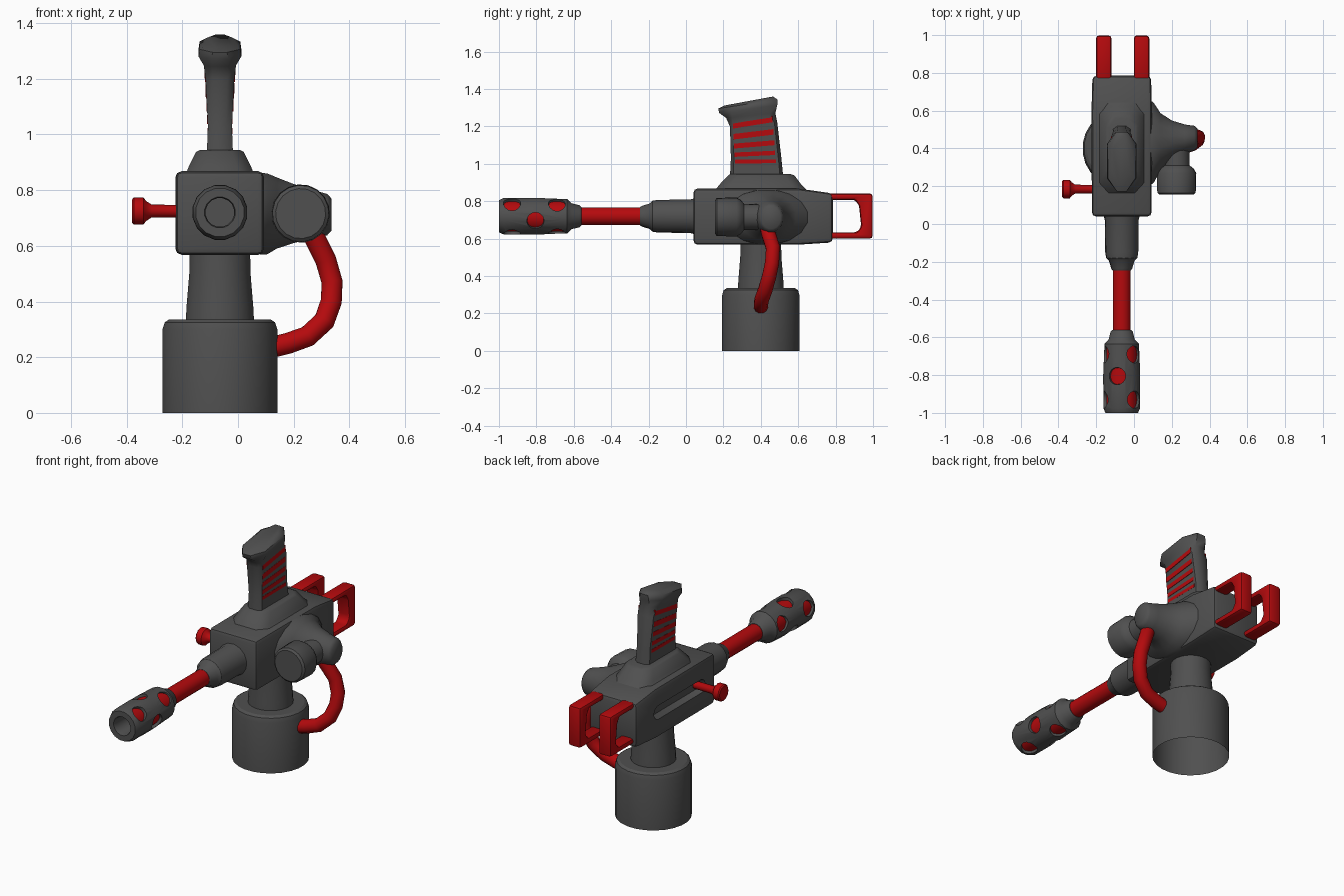
import bpy, bmesh
from math import sin, cos, pi, radians
from mathutils import Vector

if "Cube" in bpy.data.objects:
    bpy.data.objects.remove(bpy.data.objects["Cube"])

CX, BZ = -0.065, 0.72          # shared centre line and barrel height


def material(name, colour):
    m = bpy.data.materials.new(name)
    m.diffuse_color = colour
    m.use_nodes = True
    m.node_tree.nodes["Principled BSDF"].inputs["Base Color"].default_value = m.diffuse_color
    return m


red = material("red", (0.46, 0.003, 0.004, 1))
dark = material("dark_grey", (0.08, 0.08, 0.08, 1))


def smooth(ob, angle):
    bpy.ops.object.select_all(action='DESELECT')
    ob.select_set(True)
    bpy.context.view_layer.objects.active = ob
    bpy.ops.object.shade_smooth_by_angle(angle=radians(angle))


def make(name, bm, mat=dark, angle=32, bevel=0, segments=2):
    bmesh.ops.recalc_face_normals(bm, faces=bm.faces)
    me = bpy.data.meshes.new(name)
    bm.to_mesh(me)
    bm.free()
    ob = bpy.data.objects.new(name, me)
    bpy.context.collection.objects.link(ob)
    me.materials.append(mat)
    bpy.context.view_layer.objects.active = ob
    if bevel:
        m = ob.modifiers.new("bevel", 'BEVEL')
        m.width, m.segments, m.limit_method = bevel, segments, 'ANGLE'
        bpy.ops.object.modifier_apply(modifier="bevel")
    smooth(ob, angle)
    return ob


def loft(rings, bm=None, caps=True):
    bm = bm or bmesh.new()
    vs = [[bm.verts.new(p) for p in r] for r in rings]
    n = len(vs[0])
    for a, b in zip(vs, vs[1:]):
        for i in range(n):
            j = (i + 1) % n
            bm.faces.new((a[i], a[j], b[j], b[i]))
    if caps:
        bm.faces.new(vs[0])
        bm.faces.new(vs[-1])
    return bm


def circle(c, u, v, ru, rv, n):
    return [Vector(c) + Vector(u) * ru * cos(2 * pi * (i + .5) / n)
            + Vector(v) * rv * sin(2 * pi * (i + .5) / n) for i in range(n)]


def lathe(origin, axis, profile, n=16, caps=True, bm=None):
    """Revolve (distance, radius) pairs about an axis through origin."""
    a = Vector(axis).normalized()
    u = a.orthogonal().normalized()
    v = a.cross(u)
    return loft([circle(Vector(origin) + a * t, u, v, r, r, n) for t, r in profile], bm, caps)


def cut(ob, cutter, angle=32):
    m = ob.modifiers.new("cut", 'BOOLEAN')
    m.object, m.operation, m.solver = cutter, 'DIFFERENCE', 'EXACT'
    bpy.context.view_layer.objects.active = ob
    bpy.ops.object.modifier_apply(modifier="cut")
    bpy.data.objects.remove(cutter)
    smooth(ob, angle)


def octagon(yf, zf, yb, zb, w, side=.88, nose=.5):
    """Long octagon with flat sides, tilted from its front to its back."""
    out = []
    for sx, t in ((nose, -1), (1, -side), (1, side), (nose, 1),
                  (-nose, 1), (-1, side), (-1, -side), (-nose, -1)):
        k = (t + 1) / 2
        out.append((CX + sx * w, yf + (yb - yf) * k, zf + (zb - zf) * k))
    return out


# hollow pedestal and neck
make("base", lathe((CX, 0.4, 0), (0, 0, 1),
                   [(0, .208), (.30, .208), (.325, .2), (.335, .185), (.335, .11)], 24, caps=False))
make("neck", lathe((CX, 0.4, 0), (0, 0, 1), [(.32, .124), (.38, .121), (.5, .111), (.6, .109)], 24))

# main body, slightly lower at the back, with a slot in its left side
rings = []
for y, z0, z1, h in ((.04, .568, .868, .158), (.6, .568, .868, .16), (.785, .58, .842, .155)):
    rings.append([(CX - h, y, z0), (CX + h, y, z0), (CX + h, y, z1), (CX - h, y, z1)])
body = make("body", loft(rings), bevel=.022)
slot = []
for x, r in ((-.235, .046), (-.19, .026)):
    slot.append([(x, .38 + (.2 if cos(a) > 0 else -.2) + r * cos(a), BZ + r * sin(a))
                 for a in [2 * pi * (i + .5) / 16 for i in range(16)]])
cut(body, make("slot_cutter", loft(slot)))

# raised mount under the grip
make("grip_mount", loft([octagon(.15, .85, .655, .85, .125, .78, .6),
                         octagon(.175, .885, .62, .885, .112, .75, .55),
                         octagon(.225, .938, .58, .938, .085, .7, .5),
                         octagon(.235, .945, .56, .945, .07, .7, .5)]), angle=45)

# upright grip with flared cap
make("grip", loft([octagon(*r) for r in (
    (.235, .93, .52, .93, .047), (.24, 1.03, .51, 1.03, .043),
    (.235, 1.20, .488, 1.22, .052), (.215, 1.245, .478, 1.272, .058, .75),
    (.178, 1.272, .488, 1.315, .077, .6, .4), (.172, 1.295, .488, 1.345, .073, .55, .35),
    (.205, 1.312, .465, 1.36, .045, .5, .3))]), angle=50)

# red stripes on both sides of the grip
bm = bmesh.new()
for i, z in enumerate((1.013, 1.054, 1.104, 1.158, 1.222)):
    th, tilt = .01 + .0016 * i, .001 + .004 * i
    y0, y1 = .262 - .003 * i, .482 - .005 * i
    for s in (1, -1):
        ends = []
        for y, t in ((y0, -tilt), (y1, tilt)):
            w = .0445 + max(0, z + t - 1.03) * .053
            ends.append([(CX + s * w * a, y, z + t + b * th)
                         for a, b in ((1, -1), (1, 1), (.85, 1), (.85, -1))])
        loft(ends, bm)
make("grip_stripes", bm, red)

# barrel: collar, red rod, vented muzzle
make("barrel_collar", lathe((CX, 0, BZ), (0, 1, 0), [
    (-.245, .05), (-.235, .056), (-.195, .068), (-.18, .083), (-.15, .088), (.02, .09), (.06, .1)], 14))
make("barrel_rod", lathe((CX, 0, BZ), (0, 1, 0), [(-.6, .048), (-.23, .048)]), red)
muzzle = make("muzzle", lathe((CX, 0, BZ), (0, 1, 0), [
    (-.56, .05), (-.57, .06), (-.61, .07), (-.635, .093), (-.8, .1), (-.975, .099),
    (-1, .088), (-1, .056), (-.985, .052), (-.7, .052)], 16))
holes = bmesh.new()
for y, a0 in ((-.93, 45), (-.805, -15), (-.69, 45)):
    for k in range(3):
        a = radians(a0 + 120 * k)
        lathe((CX, y, BZ), (cos(a), 0, sin(a)), [(.06, .042), (.13, .05)], 14, bm=holes)
cut(muzzle, make("vent_cutter", holes))
make("muzzle_liner", lathe((CX, 0, BZ), (0, 1, 0), [(-.98, .083), (-.64, .083)], 16, caps=False), red)

# red pull knob on the left
make("pull_knob", lathe((0, .185, .725), (1, 0, 0), [
    (-.38, .042), (-.374, .049), (-.34, .049), (-.33, .036), (-.31, .023), (-.18, .022)], 12), red)

# tapering side housing and its forward-facing drum
sections = [(.08, .43, .235, .715, .15), (.105, .43, .215, .715, .148), (.14, .435, .155, .718, .13),
            (.2, .445, .105, .716, .108), (.27, .45, .078, .714, .088), (.32, .455, .066, .712, .076),
            (.335, .455, .052, .712, .06)]
make("side_housing", loft([circle((x, y, z), (0, 1, 0), (0, 0, 1), ry, rz, 16)
                           for x, y, ry, z, rz in sections]), angle=50)
make("side_drum", lathe((.225, 0, .716), (0, 1, 0), [
    (.155, .09), (.165, .102), (.27, .105), (.295, .09), (.31, .07), (.45, .068)], 18), angle=40)

# red hose from the housing down to the base
path = [Vector(p) for p in ((.235, .425, .70), (.275, .44, .63), (.315, .465, .55), (.338, .46, .47),
                            (.335, .445, .40), (.31, .425, .33), (.25, .405, .275), (.18, .40, .25),
                            (.10, .40, .23))]
hose = []
for i, p in enumerate(path):
    d = (path[min(i + 1, len(path) - 1)] - path[max(i - 1, 0)]).normalized()
    u = d.cross(Vector((0, 1, 0))).normalized()
    hose.append(circle(p, u, d.cross(u), .039, .039, 12))
make("hose", loft(hose), red, angle=45)

# pair of red rear handles
outline = [(.76, .842), (.998, .842), (.998, .6), (.76, .6), (.76, .634), (.915, .634),
           (.937, .665), (.925, .775), (.905, .808), (.76, .808)]
for side, x in (("left", -.16), ("right", .04)):
    make("rear_handle_" + side,
         loft([[(x + s * .041, y, z) for y, z in outline] for s in (-1, 1)]), red, bevel=.016)
